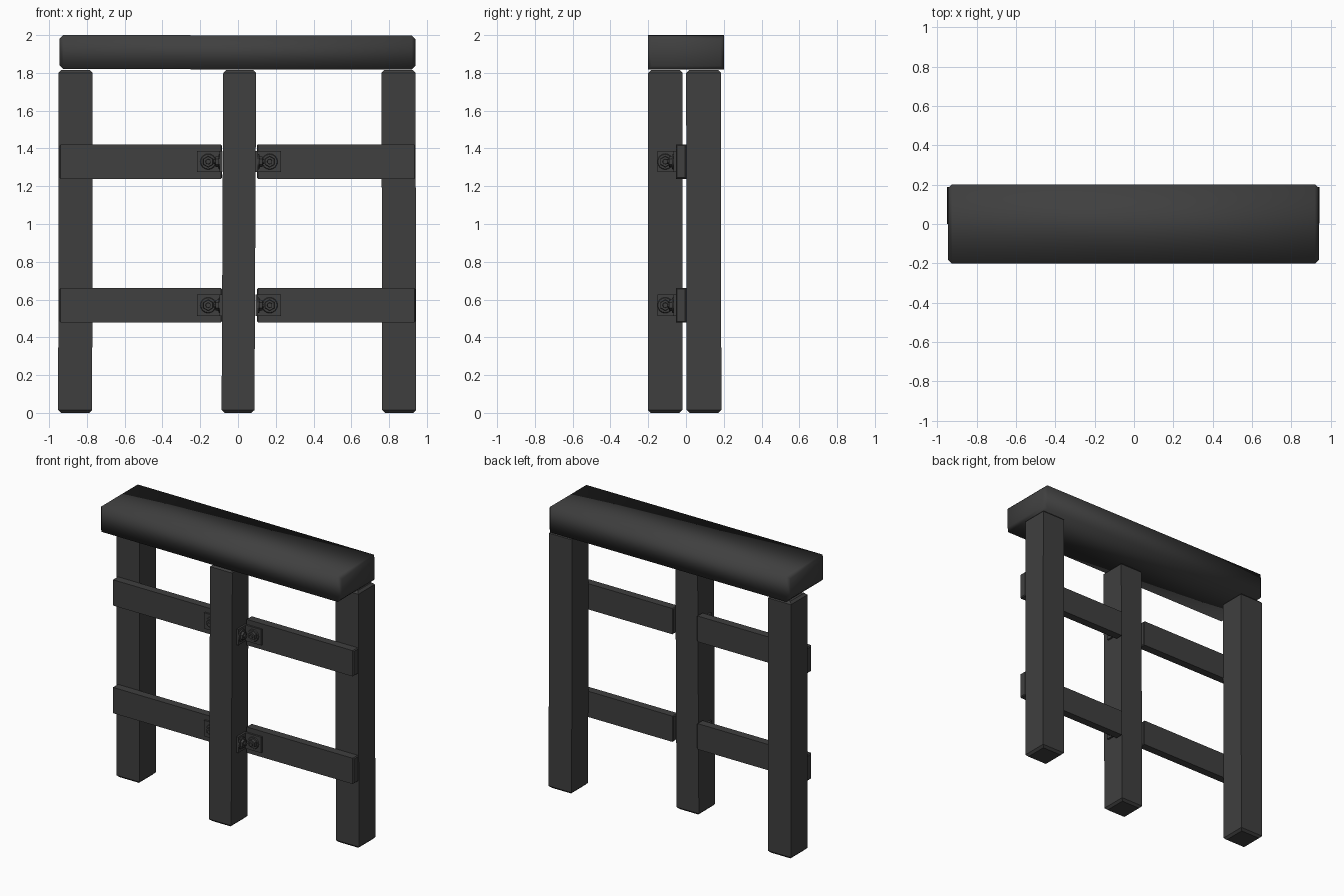
import bpy
import bmesh
import math
from mathutils import Vector, Matrix

cube = bpy.data.objects.get("Cube")
if cube:
    bpy.data.objects.remove(cube, do_unlink=True)


def make_material(name, value):
    mat = bpy.data.materials.new(name)
    mat.use_nodes = True
    color = (value, value, value, 1)
    mat.diffuse_color = color
    mat.node_tree.nodes["Principled BSDF"].inputs["Base Color"].default_value = color
    return mat


charcoal = make_material("charcoal", 0.05)


def finish(bm, name, angle):
    """Turn a bmesh into a shaded, coloured object."""
    bmesh.ops.recalc_face_normals(bm, faces=bm.faces)
    mesh = bpy.data.meshes.new(name)
    bm.to_mesh(mesh)
    bm.free()
    mesh.materials.append(charcoal)
    obj = bpy.data.objects.new(name, mesh)
    bpy.context.collection.objects.link(obj)
    bpy.ops.object.select_all(action='DESELECT')
    obj.select_set(True)
    bpy.context.view_layer.objects.active = obj
    bpy.ops.object.shade_smooth_by_angle(angle=math.radians(angle))
    return obj


def timber(name, start, end, half_u, half_v, chamfer=0.015, angle=40):
    """Squared timber between two points, with chamfered ends.
    half_u is across (y for beams, x for posts), half_v the other side."""
    start, end = Vector(start), Vector(end)
    axis = (end - start).normalized()
    upright = abs(axis.z) > 0.7
    u = Vector((1, 0, 0)) if upright else Vector((0, 1, 0))
    v = Vector((0, 1, 0)) if upright else Vector((0, 0, 1))
    length = (end - start).length
    bm = bmesh.new()
    rings = []
    for dist, inset in ((0, chamfer), (chamfer, 0), (length / 2, 0),
                        (length - chamfer, 0), (length, chamfer)):
        center = start + axis * dist
        rings.append([bm.verts.new(center + u * (half_u - inset) * a + v * (half_v - inset) * b)
                      for a, b in ((-1, -1), (1, -1), (1, 1), (-1, 1))])
    for low, high in zip(rings, rings[1:]):
        for i in range(4):
            j = (i + 1) % 4
            bm.faces.new((low[i], low[j], high[j], high[i]))
    bm.faces.new(rings[0])
    bm.faces.new(rings[-1])
    return finish(bm, name, angle)


def add_box(bm, low, high):
    low, high = Vector(low), Vector(high)
    size = high - low
    bmesh.ops.create_cube(bm, size=1, matrix=Matrix.Translation((low + high) / 2)
                          @ Matrix.Diagonal((*size, 1)))


def add_bolt(bm, base, direction):
    """Round washer, hexagonal head and stud standing on a plate."""
    direction = Vector(direction)
    turn = direction.to_track_quat('Z', 'Y').to_matrix().to_4x4()
    offset = 0
    for sides, radius, height in ((16, 0.042, 0.006), (6, 0.03, 0.016), (10, 0.014, 0.012)):
        center = Vector(base) + direction * (offset + height / 2)
        bmesh.ops.create_cone(bm, cap_ends=True, segments=sides, radius1=radius,
                              radius2=radius * 0.92, depth=height,
                              matrix=Matrix.Translation(center) @ turn)
        offset += height


# Top beam
timber("top_beam", (-0.945, 0, 1.91), (0.94, 0, 1.908), 0.202, 0.09, 0.02, 100)

# Posts: two behind the rails, one in front
timber("right_post", (-0.862, 0.095, 0), (-0.86, 0.093, 1.815), 0.09, 0.092)
timber("left_post", (0.853, 0.095, 0), (0.85, 0.093, 1.815), 0.09, 0.092)
timber("middle_post", (0, -0.11, 0), (0.009, -0.109, 1.815), 0.087, 0.091)

# Rails and their corner brackets
for level, z in (("lower", 0.57), ("upper", 1.33)):
    timber(level + "_right_rail", (-0.945, -0.026, z), (-0.085, -0.026, z), 0.028, 0.091, 0.006, 40)
    timber(level + "_left_rail", (0.1, -0.026, z), (0.94, -0.026, z), 0.028, 0.091, 0.006, 40)
    for label, side, inner in (("right", -1, 0.083), ("left", 1, 0.093)):
        bm = bmesh.new()
        x0, x1, x2 = (side * (inner + d) for d in (0, 0.014, 0.135))
        add_box(bm, (min(x0, x2), -0.067, z - 0.056), (max(x0, x2), -0.052, z + 0.056))
        add_box(bm, (min(x0, x1), -0.15, z - 0.056), (max(x0, x1), -0.052, z + 0.056))
        add_bolt(bm, (side * (inner + 0.075), -0.067, z), (0, -1, 0))
        add_bolt(bm, (x1, -0.11, z), (side, 0, 0))
        finish(bm, level + "_" + label + "_bracket", 30)
